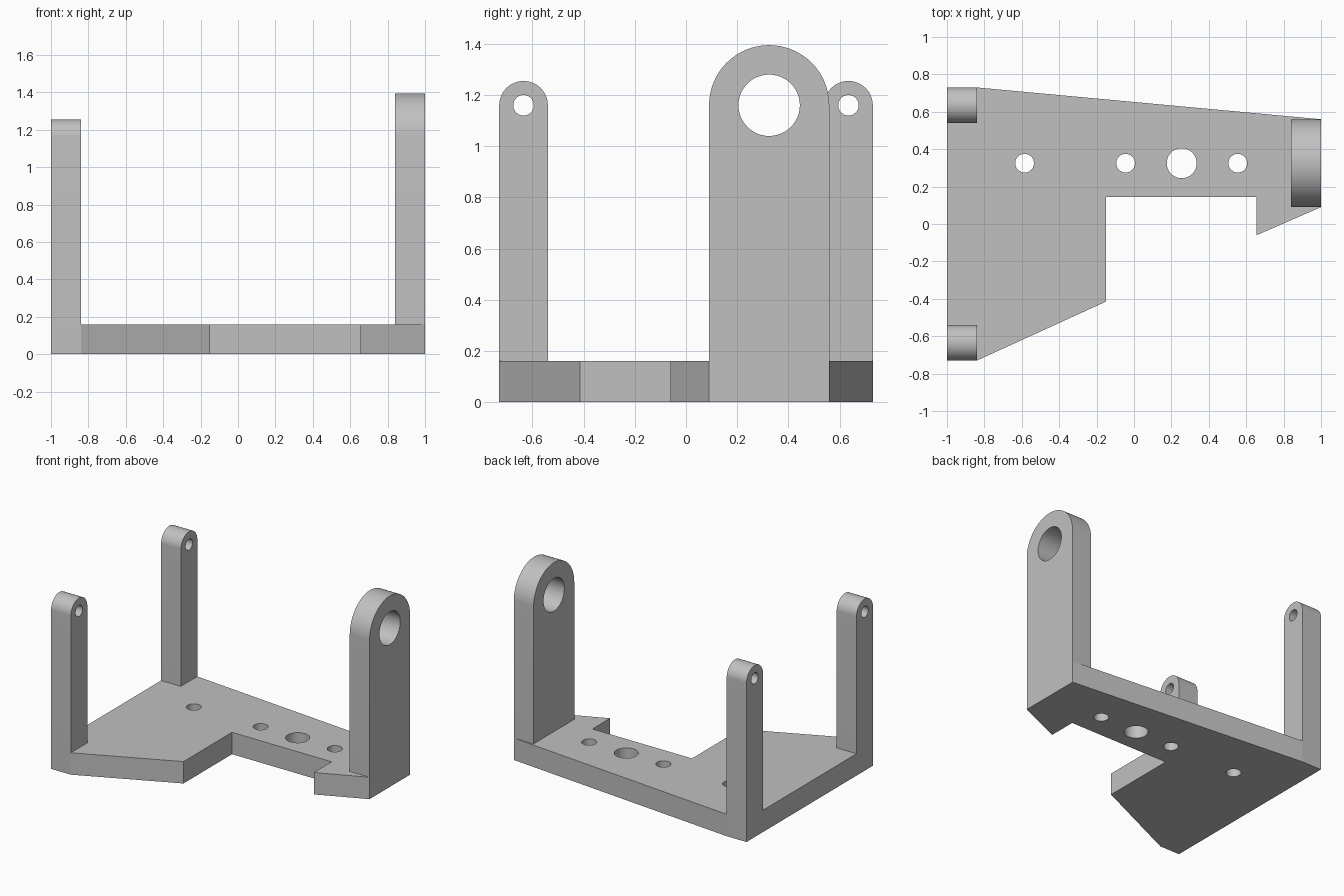
import bpy, bmesh
from math import cos, sin, pi, radians
from mathutils import Matrix

cube = bpy.data.objects.get("Cube")
if cube:
    bpy.data.objects.remove(cube, do_unlink=True)

grey = bpy.data.materials.new("plain grey")
grey.use_nodes = True
colour = (0.53, 0.53, 0.53, 1)
grey.diffuse_color = colour
grey.node_tree.nodes["Principled BSDF"].inputs["Base Color"].default_value = colour

THICK = 0.16      # plate and post thickness
PIVOT_Z = 1.16    # height of the post bores


def prism(name, points, offset):
    """Extrude a closed outline of 3D points along an offset."""
    bm = bmesh.new()
    face = bm.faces.new([bm.verts.new(p) for p in points])
    top = bmesh.ops.extrude_face_region(bm, geom=[face])["geom"]
    bmesh.ops.translate(bm, vec=offset, verts=[v for v in top if isinstance(v, bmesh.types.BMVert)])
    bmesh.ops.recalc_face_normals(bm, faces=bm.faces)
    mesh = bpy.data.meshes.new(name)
    bm.to_mesh(mesh)
    bm.free()
    mesh.materials.append(grey)
    obj = bpy.data.objects.new(name, mesh)
    bpy.context.collection.objects.link(obj)
    return obj


def combine(target, tool, operation):
    """Apply a boolean and remove the tool object."""
    tool.hide_render = True
    mod = target.modifiers.new("boolean", "BOOLEAN")
    mod.operation, mod.solver, mod.object = operation, "EXACT", tool
    bpy.context.view_layer.objects.active = target
    bpy.ops.object.modifier_apply(modifier=mod.name)
    bpy.data.objects.remove(tool, do_unlink=True)


def ring(radius, steps=48):
    return [(radius * cos(2 * pi * i / steps), radius * sin(2 * pi * i / steps)) for i in range(steps)]


def post(name, x, y, radius, bore):
    """Upright with a round top and a bore along x."""
    arc = [(y + radius * cos(pi * i / 32), PIVOT_Z + radius * sin(pi * i / 32)) for i in range(33)]
    outline = [(y - radius, 0), (y + radius, 0)] + arc
    obj = prism(name, [(x, a, b) for a, b in outline], (THICK, 0, 0))
    cutter = prism("bore_cutter", [(x - 0.1, y + a, PIVOT_Z + b) for a, b in ring(bore)], (0.4, 0, 0))
    combine(obj, cutter, "DIFFERENCE")
    return obj


# Base plate with its notch and slanted edges
outline = [(-1, -0.73), (-0.84, -0.73), (-0.15, -0.415), (-0.15, 0.145), (0.655, 0.145),
           (0.655, -0.06), (1, 0.09), (1, 0.56), (-0.84, 0.73), (-1, 0.73)]
bracket = prism("bracket", [(x, y, 0) for x, y in outline], (0, 0, THICK))

# Row of vertical holes
for x, radius in ((-0.585, 0.05), (-0.045, 0.05), (0.255, 0.08), (0.555, 0.05)):
    cutter = prism("hole_cutter", [(x + a, 0.325 + b, -0.1) for a, b in ring(radius)], (0, 0, 0.4))
    combine(bracket, cutter, "DIFFERENCE")

# Two slim posts and one wide post
for side in (-1, 1):
    combine(bracket, post("slim_post", -1, side * 0.635, 0.095, 0.04), "UNION")
combine(bracket, post("wide_post", 1 - THICK, 0.325, 0.235, 0.12), "UNION")

bracket.select_set(True)
bpy.context.view_layer.objects.active = bracket
bpy.ops.object.shade_smooth_by_angle(angle=radians(30))
